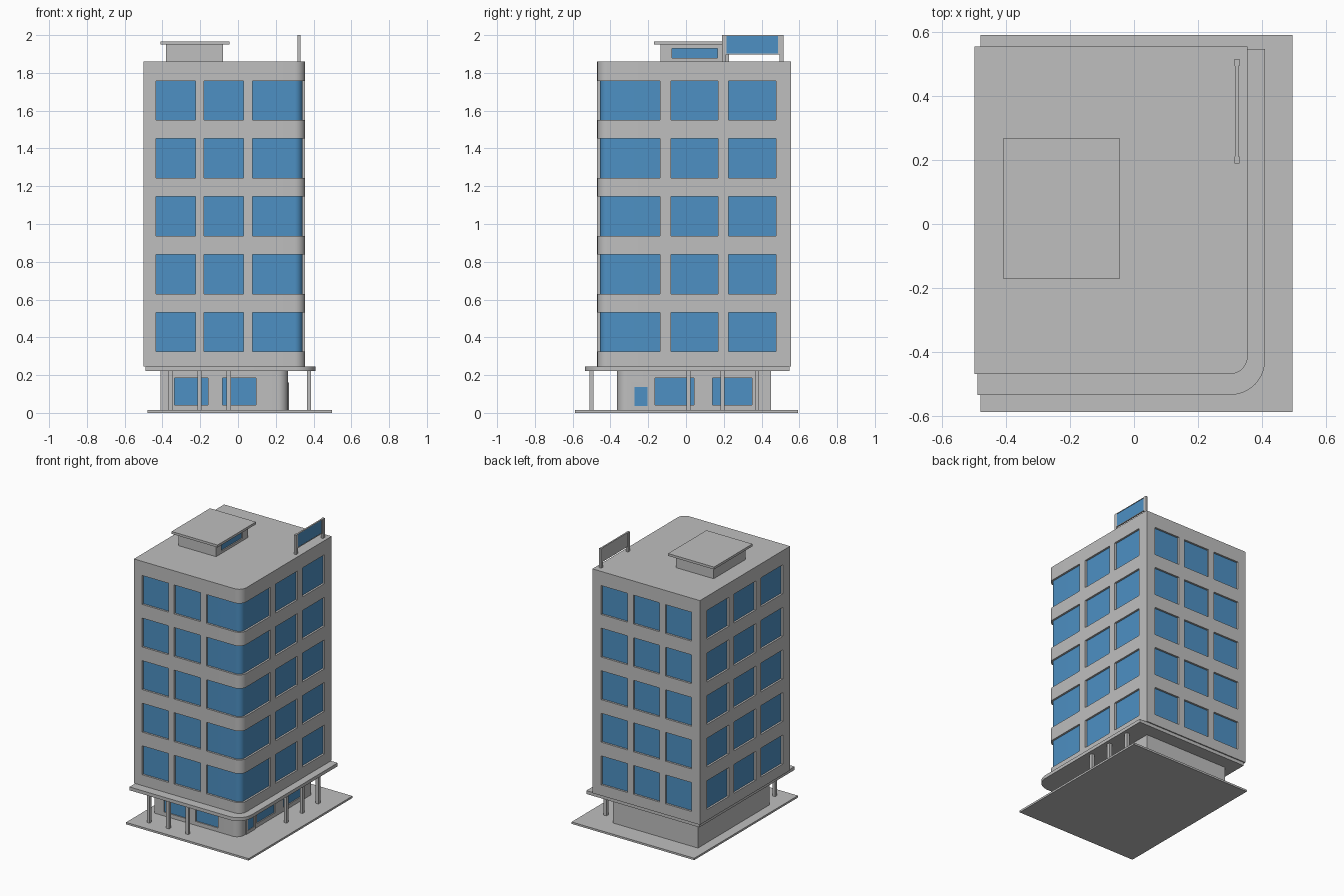
import bpy, bmesh
from math import cos, sin, pi, radians

cube = bpy.data.objects.get("Cube")
if cube:
    bpy.data.objects.remove(cube, do_unlink=True)


def material(name, rgb):
    m = bpy.data.materials.new(name)
    m.use_nodes = True
    colour = (*rgb, 1.0)
    m.diffuse_color = colour
    bsdf = m.node_tree.nodes["Principled BSDF"]
    bsdf.inputs["Base Color"].default_value = colour
    bsdf.inputs["Roughness"].default_value = 0.8
    return m


CONCRETE = material("concrete grey", (0.52, 0.52, 0.52))
GLASS = material("window blue", (0.075, 0.28, 0.55))


def block(name, x, y, z, radius=0, front=(), right=(), back=(), left=(),
          rows=(), wrap=None, depth=0.014):
    """Block with an optional round front right corner and recessed windows."""
    (x0, x1), (y0, y1), (z0, z1) = x, y, z
    front, right = list(front), list(right)
    if wrap:  # one window runs around the round corner
        front.append((wrap[0], x1 - radius))
        right.append((y0 + radius, wrap[1]))

    # Outline as (point, outward normal, window follows)
    ring = []

    def side(axis, fixed, start, end, spans, normal):
        cuts = {start, end}
        for span in spans:
            cuts.update(span)
        cuts = sorted(cuts, reverse=end < start)
        for a, b in zip(cuts, cuts[1:]):
            point = (a, fixed) if axis == 0 else (fixed, a)
            glazed = any(lo < (a + b) / 2 < hi for lo, hi in spans)
            ring.append((point, normal, glazed))

    side(0, y0, x0, x1 - radius, front, (0, -1))
    steps = 10 if radius else 0
    for i in range(steps):
        t = -pi / 2 + i / steps * pi / 2
        point = (x1 - radius + radius * cos(t), y0 + radius + radius * sin(t))
        ring.append((point, (cos(t), sin(t)), bool(wrap)))
    side(1, x1, y0 + radius, y1, right, (1, 0))
    side(0, y1, x1, x0, back, (0, 1))
    side(1, x0, y1, y0, left, (-1, 0))

    levels = [z0]
    for row in rows:
        levels.extend(row)
    levels.append(z1)

    bm = bmesh.new()

    def co(i, h, d):
        (px, py), (nx, ny), _ = ring[i % len(ring)]
        return (px - nx * d, py - ny * d, h)

    def face(points, index=0):
        bm.faces.new([bm.verts.new(p) for p in points]).material_index = index

    for i in range(len(ring)):
        j = i + 1
        for k, (lo, hi) in enumerate(zip(levels, levels[1:])):
            if not (ring[i][2] and k % 2):
                face([co(i, lo, 0), co(j, lo, 0), co(j, hi, 0), co(i, hi, 0)])
                continue
            # Glass pane, then sill and head, then the jambs at the ends
            d = depth
            face([co(i, lo, d), co(j, lo, d), co(j, hi, d), co(i, hi, d)], 1)
            for h in (lo, hi):
                face([co(i, h, 0), co(j, h, 0), co(j, h, d), co(i, h, d)])
            for e, neighbour in ((i, i - 1), (j, j % len(ring))):
                if not ring[neighbour][2]:
                    face([co(e, lo, 0), co(e, lo, d), co(e, hi, d), co(e, hi, 0)])
    for h in (z0, z1):
        face([co(i, h, 0) for i in range(len(ring))])

    bmesh.ops.remove_doubles(bm, verts=bm.verts, dist=1e-5)
    bmesh.ops.recalc_face_normals(bm, faces=bm.faces)
    mesh = bpy.data.meshes.new(name)
    bm.to_mesh(mesh)
    bm.free()
    mesh.materials.append(CONCRETE)
    mesh.materials.append(GLASS)
    obj = bpy.data.objects.new(name, mesh)
    bpy.context.collection.objects.link(obj)
    if radius:
        bpy.ops.object.select_all(action="DESELECT")
        obj.select_set(True)
        bpy.context.view_layer.objects.active = obj
        bpy.ops.object.shade_smooth_by_angle(angle=radians(30))
    return obj


BASE, CANOPY, FLOOR, ROOF = 0.014, 0.222, 0.246, 1.86

# Ground plate and canopy slab
block("ground_plate", (-0.48, 0.497), (-0.588, 0.592), (0, BASE))
block("canopy_slab", (-0.49, 0.41), (-0.535, 0.548), (CANOPY, FLOOR), radius=0.108)

# Lobby with glazed front and right sides
block("lobby", (-0.41, 0.265), (-0.365, 0.45), (BASE, CANOPY), radius=0.055,
      front=[(-0.335, -0.158), (-0.082, 0.095)],
      right=[(-0.165, 0.043), (0.14, 0.35)], rows=[(0.042, 0.184)], depth=0.008)
block("lobby_door", (0.26, 0.271), (-0.292, -0.187), (BASE, 0.16),
      right=[(-0.273, -0.203)], rows=[(0.036, 0.136)], depth=0.004)

# Canopy pillars along the front and right
for n in range(3):
    for label, px, py in (("front", -0.357 + 0.154 * n, -0.5),
                          ("right", 0.375, 0.013 + 0.181 * n)):
        block(f"{label}_pillar_{n + 1}", (px - 0.011, px + 0.011),
              (py - 0.011, py + 0.011), (BASE, CANOPY))

# Tower with five window rows
columns_x = [(-0.435, -0.226), (-0.18, 0.029)]
columns_y = [(-0.08, 0.17), (0.225, 0.477)]
block("tower", (-0.5, 0.356), (-0.47, 0.556), (FLOOR, ROOF), radius=0.056,
      front=columns_x, right=columns_y,
      back=columns_x + [(0.077, 0.286)], left=columns_y + [(-0.387, -0.137)],
      rows=[(0.324 + 0.3065 * n, 0.532 + 0.3065 * n) for n in range(5)],
      wrap=(0.077, -0.137))

# Rooftop room with overhanging cap
block("roof_room", (-0.38, -0.08), (-0.135, 0.228), (ROOF, 1.95),
      right=[(-0.075, 0.168)], rows=[(1.878, 1.93)], depth=0.008)
block("roof_room_cap", (-0.41, -0.044), (-0.17, 0.267), (1.95, 1.967))

# Rooftop panel on two posts
for label, py in (("front", 0.19), ("back", 0.495)):
    block(f"panel_post_{label}", (0.314, 0.33), (py, py + 0.021), (ROOF, 2.0))
block("roof_panel", (0.317, 0.328), (0.211, 0.495), (1.898, 2.0),
      right=[(0.214, 0.488)], rows=[(1.902, 1.996)], depth=0.003)
